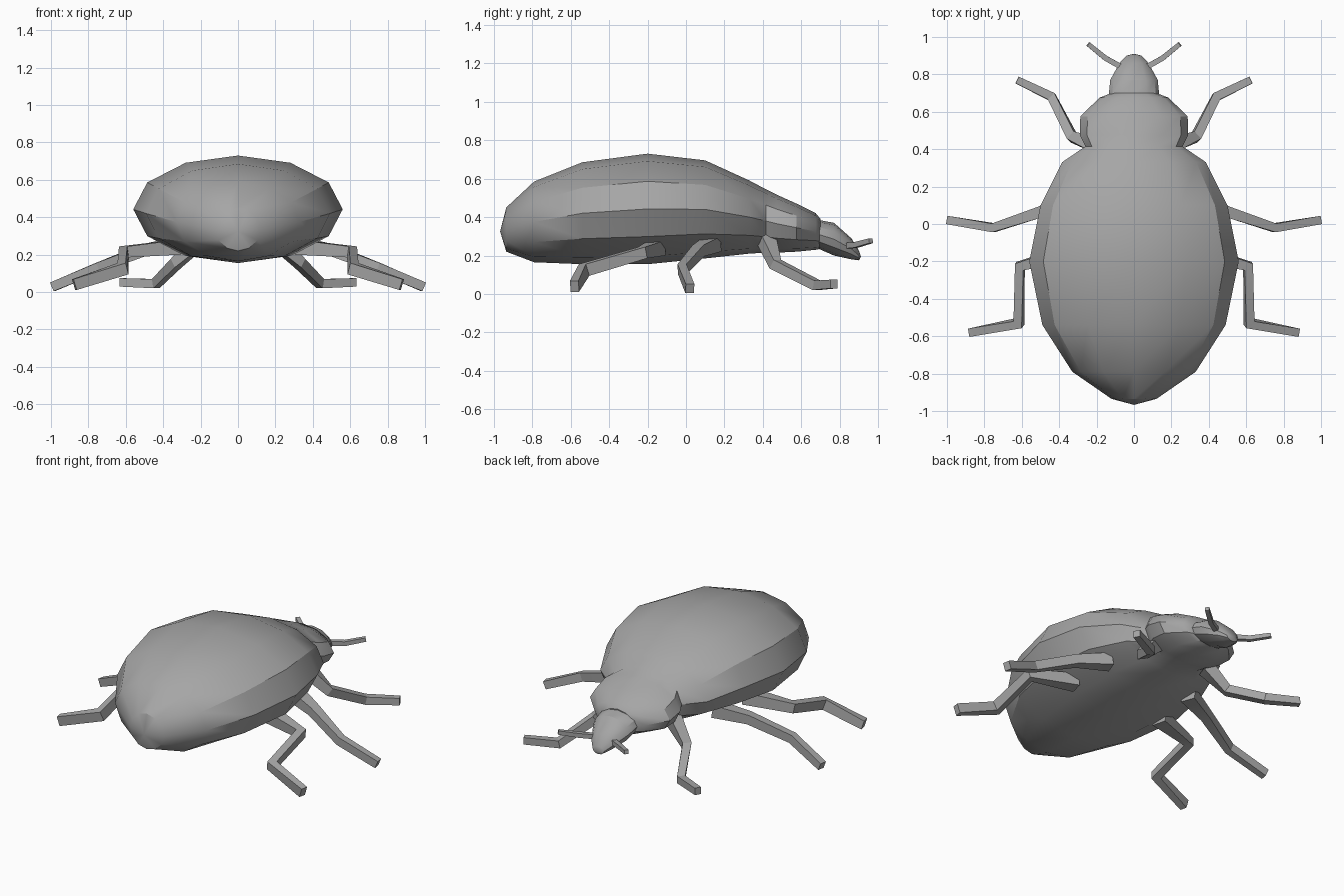
import bpy, bmesh, math
from mathutils import Vector

if "Cube" in bpy.data.objects:
    bpy.data.objects.remove(bpy.data.objects["Cube"], do_unlink=True)

grey = bpy.data.materials.new("shell grey")
grey.use_nodes = True
COLOUR = (0.38, 0.38, 0.38, 1)
grey.diffuse_color = COLOUR
grey.node_tree.nodes["Principled BSDF"].inputs["Base Color"].default_value = COLOUR


def loft(name, rings, tips=(None, None), angle=30):
    """Skin a list of equal-sized point rings, closing ends with a tip or a cap."""
    bm = bmesh.new()
    loops = [[bm.verts.new(p) for p in ring] for ring in rings]
    n = len(loops[0])
    for a, b in zip(loops, loops[1:]):
        for i in range(n):
            j = (i + 1) % n
            bm.faces.new((a[i], a[j], b[j], b[i]))
    for loop, tip in zip((loops[0], loops[-1]), tips):
        if tip is None:
            bm.faces.new(loop)
        else:
            v = bm.verts.new(tip)
            for i in range(n):
                bm.faces.new((loop[i], loop[(i + 1) % n], v))
    bmesh.ops.recalc_face_normals(bm, faces=bm.faces)
    mesh = bpy.data.meshes.new(name)
    bm.to_mesh(mesh)
    bm.free()
    mesh.materials.append(grey)
    obj = bpy.data.objects.new(name, mesh)
    bpy.context.collection.objects.link(obj)
    bpy.ops.object.select_all(action='DESELECT')
    obj.select_set(True)
    bpy.context.view_layer.objects.active = obj
    bpy.ops.object.shade_smooth_by_angle(angle=math.radians(angle))
    return obj


def oval(y, half_width, top, bottom, sides=12):
    mid, half = (top + bottom) / 2, (top - bottom) / 2
    turns = [2 * math.pi * i / sides for i in range(sides)]
    return [(half_width * math.sin(t), y, mid + half * math.cos(t)) for t in turns]


def limb(name, path, widths, heights):
    """Four-sided tube with mitred joints."""
    pts = [Vector(p) for p in path]
    rings = []
    for i, p in enumerate(pts):
        before = (p - pts[i - 1]).normalized() if i else None
        after = (pts[i + 1] - p).normalized() if i + 1 < len(pts) else None
        along = ((before or after) + (after or before)).normalized()
        side = along.cross(Vector((0, 0, 1))).normalized()
        up = side.cross(along)
        bend = (before or after).dot(along)
        w, h = side * widths[i] / 2 / max(bend, 0.7), up * heights[i] / 2
        rings.append([p + w + h, p - w + h, p - w - h, p + w - h])
    return loft(name, rings, angle=20)


# Body: rear tip, wide abdomen, waist and thorax (y, half width, top, bottom)
body = [(-0.935, 0.12, 0.45, 0.22), (-0.79, 0.33, 0.585, 0.165),
        (-0.54, 0.49, 0.685, 0.155), (-0.2, 0.56, 0.73, 0.155),
        (0.1, 0.50, 0.695, 0.185), (0.33, 0.385, 0.59, 0.21),
        (0.415, 0.26, 0.545, 0.215), (0.475, 0.29, 0.515, 0.215),
        (0.575, 0.287, 0.47, 0.22), (0.675, 0.185, 0.42, 0.23),
        (0.70, 0.12, 0.39, 0.235)]
loft("body", [oval(*s) for s in body], ((0, -0.967, 0.325), None))

# Head: drooping snout
head = [(0.69, 0.135, 0.385, 0.235), (0.77, 0.127, 0.37, 0.2),
        (0.86, 0.078, 0.29, 0.18), (0.9, 0.04, 0.225, 0.175)]
loft("head", [oval(*s) for s in head], (None, (0, 0.91, 0.195)))

# Legs and antennae on both sides: path, widths, heights
limbs = {
    "front_leg": ([(0.2, 0.42, 0.28), (0.33, 0.465, 0.155), (0.44, 0.68, 0.045),
                   (0.625, 0.77, 0.052)],
                  (0.08, 0.05, 0.045, 0.04), (0.08, 0.055, 0.05, 0.045)),
    "middle_leg": ([(0.3, 0.14, 0.26), (0.5, 0.065, 0.225), (0.75, -0.02, 0.13),
                    (0.992, 0.02, 0.028)],
                   (0.09, 0.06, 0.045, 0.045), (0.08, 0.06, 0.055, 0.05)),
    "rear_leg": ([(0.32, -0.15, 0.24), (0.61, -0.225, 0.215), (0.615, -0.53, 0.125),
                  (0.875, -0.58, 0.04)],
                 (0.09, 0.045, 0.045, 0.045), (0.08, 0.06, 0.065, 0.06)),
    "antenna": ([(0.05, 0.83, 0.25), (0.15, 0.885, 0.255), (0.245, 0.962, 0.277)],
                (0.03, 0.028, 0.025), (0.03, 0.028, 0.025)),
}
for side, sign in (("left", 1), ("right", -1)):
    for name, (path, widths, heights) in limbs.items():
        limb(f"{side}_{name}", [(sign * x, y, z) for x, y, z in path], widths, heights)
